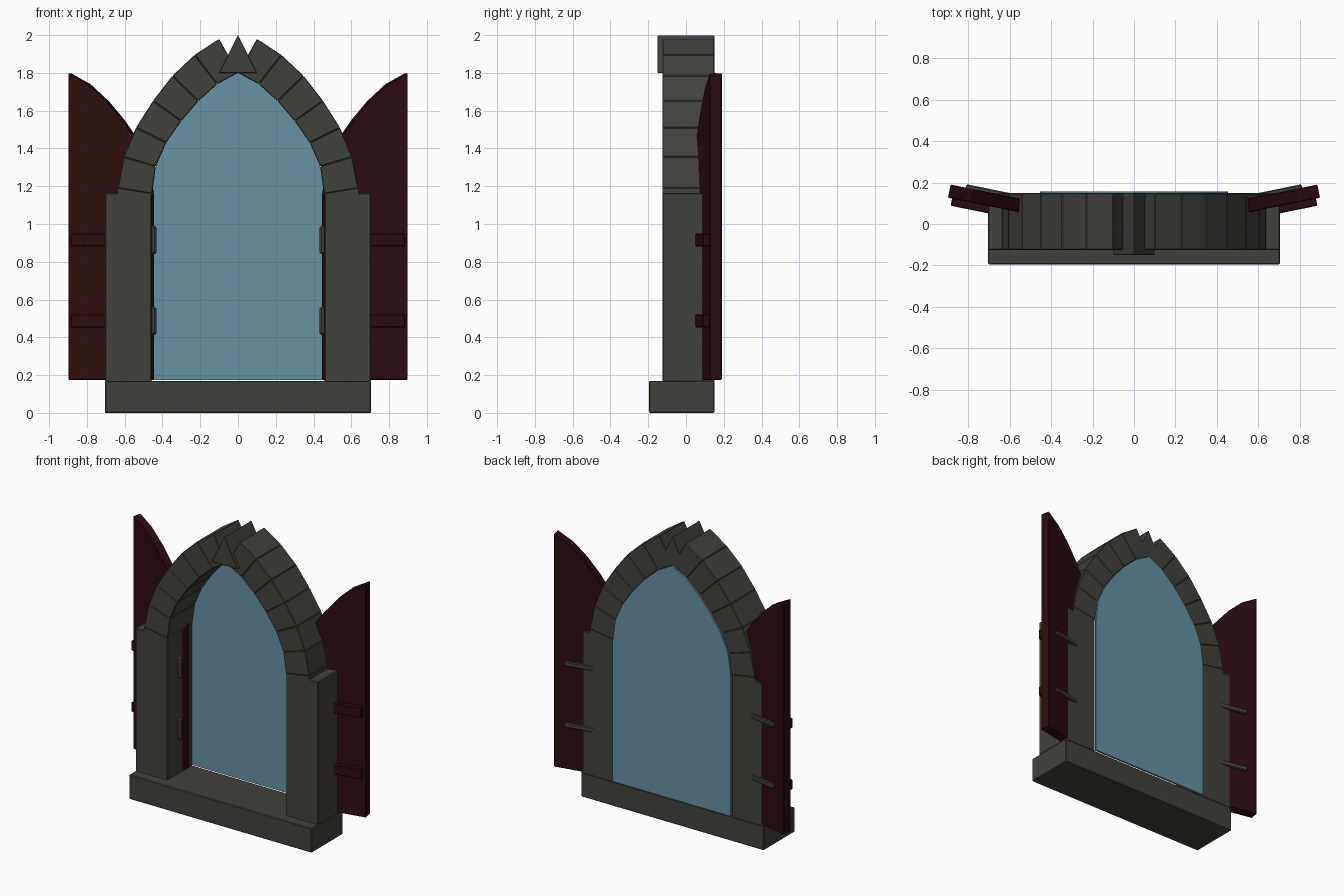
import bpy
import bmesh
import math
from mathutils import Matrix

cube = bpy.data.objects.get("Cube")
if cube:
    bpy.data.objects.remove(cube, do_unlink=True)


def material(name, rgb):
    mat = bpy.data.materials.new(name)
    mat.use_nodes = True
    mat.diffuse_color = (*rgb, 1)
    mat.node_tree.nodes["Principled BSDF"].inputs["Base Color"].default_value = (*rgb, 1)
    return mat


STONE = material("dark grey stone", (0.055, 0.054, 0.044))
WOOD = material("dark red wood", (0.027, 0.004, 0.005))
GLASS = material("blue glass", (0.135, 0.29, 0.37))


def prism(name, profile, y0, y1, mat, bevel=0.005, matrix=None):
    """Extrude an (x, z) profile from y0 to y1, with an optional placement."""
    bm = bmesh.new()
    face = bm.faces.new([bm.verts.new((x, y0, z)) for x, z in profile])
    ext = bmesh.ops.extrude_face_region(bm, geom=[face])
    moved = [v for v in ext["geom"] if isinstance(v, bmesh.types.BMVert)]
    bmesh.ops.translate(bm, verts=moved, vec=(0, y1 - y0, 0))
    if matrix:
        bm.transform(matrix)
    bmesh.ops.recalc_face_normals(bm, faces=bm.faces)
    mesh = bpy.data.meshes.new(name)
    bm.to_mesh(mesh)
    bm.free()
    mesh.materials.append(mat)
    obj = bpy.data.objects.new(name, mesh)
    bpy.context.collection.objects.link(obj)
    if bevel:
        mod = obj.modifiers.new("Bevel", "BEVEL")
        mod.width = bevel
        mod.segments = 1
    return obj


def rect(x0, x1, z0, z1):
    return [(x0, z0), (x1, z0), (x1, z1), (x0, z1)]


def flip(profile, s):
    return [(s * x, z) for x, z in profile]


# Pointed arch: joints between the stones, from springing to apex
INNER = [(0.455, 1.16), (0.435, 1.305), (0.38, 1.43), (0.30, 1.545),
         (0.21, 1.65), (0.11, 1.74), (0, 1.80)]
OUTER = [(0.637, 1.19), (0.605, 1.355), (0.54, 1.51), (0.45, 1.652),
         (0.347, 1.785), (0.23, 1.895), (0.1, 1.98)]
FRONT, BACK = -0.125, 0.15
BASE = 0.175

# Sill and keystone
prism("sill", rect(-0.705, 0.705, 0, 0.17), -0.195, BACK, STONE)
prism("keystone", [(-0.1, 1.8), (0.1, 1.8), (0, 2.0)], -0.15, BACK, STONE, 0.002)

# Glass pane follows the inner arch
pane = [(0.455, BASE)] + INNER
prism("glass_pane", pane + flip(pane[-2::-1], -1), 0.144, 0.158, GLASS, 0)

for side, s in (("left", 1), ("right", -1)):
    # Jamb and arch stones
    prism(side + "_jamb", flip(rect(0.457, 0.705, 0.165, 1.165), s), FRONT, BACK, STONE)
    prism(side + "_springer", flip([(0.457, 1.155), (0.64, 1.155), OUTER[0], INNER[0]], s),
          FRONT, BACK, STONE, 0.001)
    for i in range(len(INNER) - 1):
        block = [INNER[i], OUTER[i], OUTER[i + 1], INNER[i + 1]]
        prism(f"{side}_arch_stone_{i + 1}", flip(block, s), FRONT, BACK, STONE, 0.004)

    # Open shutter, half the arch shape, swung about its hinge edge
    swing = Matrix.Translation((s * 0.458, 0.037, 0)) @ Matrix.Rotation(s * math.radians(11.5), 4, "Z")
    leaf = [(0.45, BASE), (0, BASE)] + [(0.45 - x * 0.45 / 0.455, z) for x, z in INNER]
    prism(side + "_shutter", flip(leaf, s), 0, 0.065, WOOD, 0.004, swing)

    for level, z in (("lower", 0.487), ("upper", 0.915)):
        # Batten on the front, strap on the back, hinge barrel in the opening
        prism(f"{side}_{level}_batten", flip(rect(0.02, 0.43, z - 0.034, z + 0.034), s),
              -0.035, 0.005, WOOD, 0.004, swing)
        prism(f"{side}_{level}_strap", flip(rect(0.02, 0.375, z - 0.016, z + 0.016), s),
              0.06, 0.082, STONE, 0.005, swing)
        prism(f"{side}_{level}_hinge", flip(rect(0.431, 0.465, z - 0.075, z + 0.075), s),
              -0.018, 0.016, STONE, 0.01)
